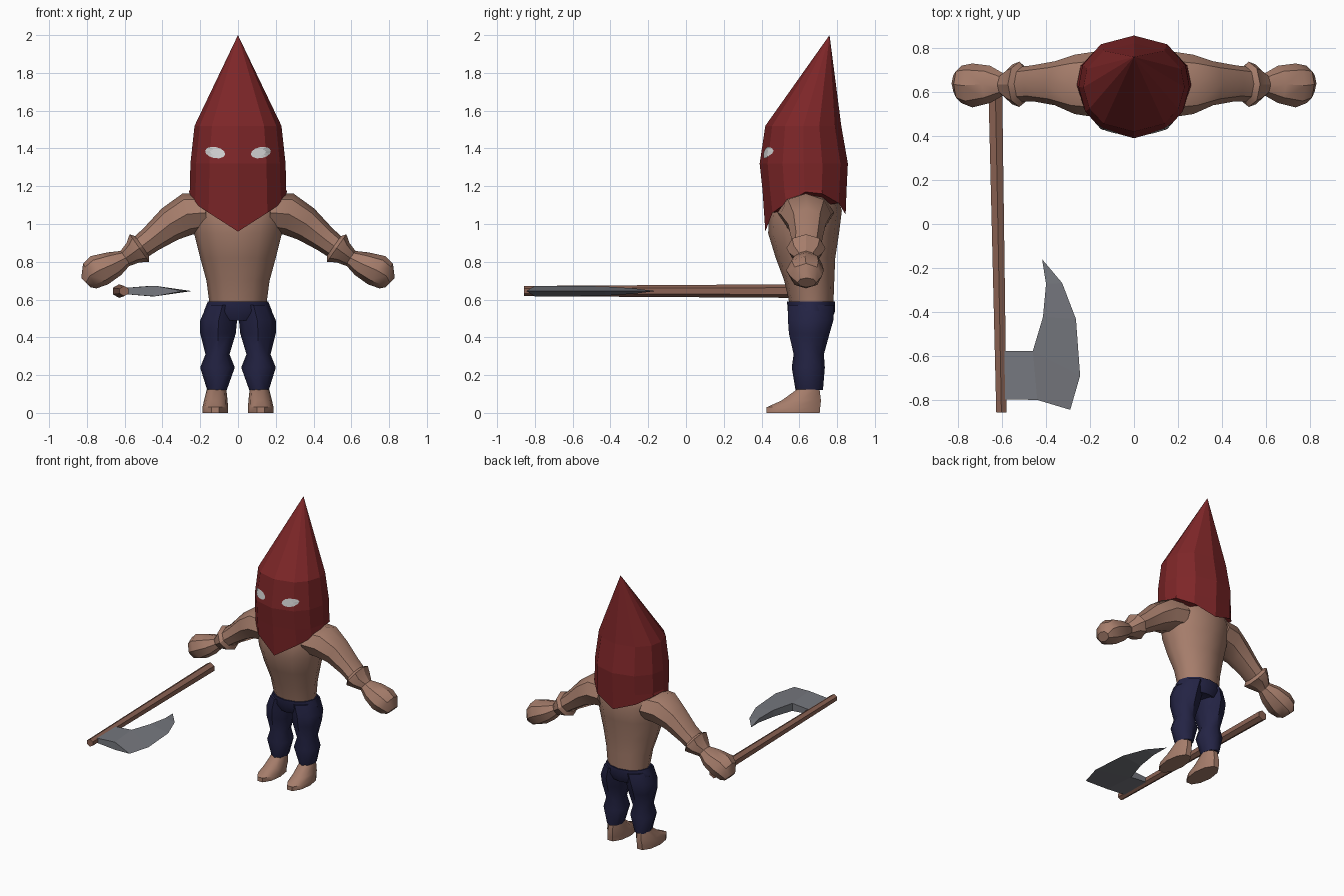
import bpy, bmesh
from math import sin, cos, radians, pi
from mathutils import Vector
from mathutils.bvhtree import BVHTree

if "Cube" in bpy.data.objects:
    bpy.data.objects.remove(bpy.data.objects["Cube"], do_unlink=True)


def material(name, rgb):
    m = bpy.data.materials.new(name)
    m.use_nodes = True
    m.diffuse_color = (*rgb, 1)
    m.node_tree.nodes["Principled BSDF"].inputs["Base Color"].default_value = (*rgb, 1)
    return m


SKIN = material("skin", (.38, .205, .147))
RED = material("red_cloth", (.205, .019, .021))
NAVY = material("navy_cloth", (.017, .017, .058))
STEEL = material("steel", (.18, .187, .21))
WOOD = material("wood", (.26, .125, .088))
WHITE = material("eye_white", (.65, .65, .65))


def finish(name, bm, mat, smooth=None):
    bmesh.ops.remove_doubles(bm, verts=bm.verts, dist=.0005)
    bmesh.ops.recalc_face_normals(bm, faces=bm.faces)
    me = bpy.data.meshes.new(name)
    bm.to_mesh(me)
    bm.free()
    me.materials.append(mat)
    ob = bpy.data.objects.new(name, me)
    bpy.context.collection.objects.link(ob)
    if smooth:
        bpy.ops.object.select_all(action="DESELECT")
        ob.select_set(True)
        bpy.context.view_layer.objects.active = ob
        bpy.ops.object.shade_smooth_by_angle(angle=radians(smooth))
    return ob


def oval(x, y, z, ru, ry, tilt=0, n=8):
    """Ring of points; tilt turns it about the y axis."""
    t = radians(tilt)
    return [Vector((x + ru * cos(a) * cos(t), y + ry * sin(a), z + ru * cos(a) * sin(t)))
            for a in (2 * pi * i / n for i in range(n))]


def box_oval(z, x0, x1, y0, y1, n=8):
    """Level ring given by its limits."""
    return oval((x0 + x1) / 2, (y0 + y1) / 2, z, (x1 - x0) / 2, (y1 - y0) / 2, 0, n)


def loft(name, rings, mat, side=1, smooth=None):
    bm = bmesh.new()
    rows = [[bm.verts.new((p.x * side, p.y, p.z)) for p in r] for r in rings]
    n = len(rows[0])
    for a, b in zip(rows, rows[1:]):
        for i in range(n):
            j = (i + 1) % n
            bm.faces.new((a[i], a[j], b[j], b[i]))
    bm.faces.new(rows[0])
    bm.faces.new(rows[-1])
    return finish(name, bm, mat, smooth)


# Torso
loft("torso", [box_oval(z, -w, w, f, b, 12) for z, w, f, b in (
    (.57, .15, .55, .78), (.7, .167, .52, .785), (.82, .2, .475, .79),
    (.95, .232, .435, .81), (1.07, .25, .44, .825), (1.16, .24, .48, .8),
    (1.24, .13, .53, .75))], SKIN, smooth=50)

# Trouser seat
loft("trouser_seat", [box_oval(z, -w, w, f, b, 12) for z, w, f, b in (
    (.59, .16, .535, .79), (.54, .18, .538, .79), (.49, .13, .56, .77))], NAVY, smooth=50)

# Limbs, one set for each side
for side, label in ((1, "left"), (-1, "right")):
    loft(label + "_trouser_leg", [box_oval(*r) for r in (
        (.57, .0, .165, .54, .785), (.49, .005, .2, .54, .78), (.42, .012, .2, .545, .76),
        (.31, .045, .172, .57, .73), (.24, .017, .2, .56, .735),
        (.12, .06, .163, .58, .725))], NAVY, side, 50)

    loft(label + "_foot", [box_oval(*r, 10) for r in (
        (0, .053, .188, .42, .715), (.03, .053, .188, .42, .718),
        (.065, .055, .18, .5, .72), (.125, .062, .165, .585, .71))], SKIN, side, 40)

    loft(label + "_arm", [oval(x, y, z, r, ry, t) for x, y, z, r, ry, t in (
        (.17, .635, 1.06, .1, .15, 85), (.27, .635, 1.052, .112, .135, 78),
        (.36, .64, 1.0, .093, .1, 62), (.46, .64, .92, .07, .082, 55),
        (.515, .635, .878, .064, .08, 55))], SKIN, side, 40)

    loft(label + "_wrist_cuff", [oval(x, y, z, r, ry, 55) for x, y, z, r, ry in (
        (.505, .635, .885, .06, .075), (.522, .635, .872, .09, .103),
        (.555, .635, .848, .062, .09), (.6, .635, .815, .045, .045))], SKIN, side, 30)

    loft(label + "_hand", [oval(x, y, z, r, ry, t) for x, y, z, r, ry, t in (
        (.585, .635, .826, .04, .045, 55), (.655, .635, .79, .07, .085, 58),
        (.735, .63, .755, .088, .1, 58), (.785, .635, .725, .075, .085, 62),
        (.805, .64, .69, .035, .05, 45))], SKIN, side, 35)

# Pointed hood with dipping front and back hem
HALF = ((0, -1), (.6, -.82), (.88, -.48), (1, 0), (.93, .42), (.6, .83), (0, 1))
HEM = (.96, 1.06, 1.11, 1.17, 1.16, 1.11, 1.05)


def hood_ring(z, w, front, back):
    zs = z if isinstance(z, tuple) else (z,) * 7
    cy, ry = (front + back) / 2, (back - front) / 2
    pts = [Vector((w * u, cy + ry * v, h)) for (u, v), h in zip(HALF, zs)]
    return pts + [Vector((-p.x, p.y, p.z)) for p in pts[-2:0:-1]]


hood = loft("hood", [hood_ring(*r) for r in (
    (HEM, .26, .42, .845), (1.18, .255, .405, .85), (1.32, .252, .39, .857),
    (1.52, .23, .42, .822), (2, .0002, .7598, .7602))], RED)

# Eyes, thin plates that follow the hood
bm = bmesh.new()
bm.from_mesh(hood.data)
tree = BVHTree.FromBMesh(bm)
bm.free()
for side, label in ((1, "left"), (-1, "right")):
    bm = bmesh.new()
    rows = []
    for k in (.02, .5, 1):
        row = []
        for p in oval(0, 0, 0, k, k, 0, 12):
            u, v = p.x * .053, p.y * .029
            x, z = side * (.121 + u - .2 * v), 1.378 + v + .2 * u
            hit = tree.ray_cast(Vector((x, -1, z)), Vector((0, 1, 0)))[0]
            row.append(bm.verts.new((x, hit.y - .006, z)))
        rows.append(row)
    for a, b in zip(rows, rows[1:]):
        for i in range(12):
            j = (i + 1) % 12
            quad = (a[i], a[j], b[j], b[i])
            bm.faces.new(quad if side < 0 else quad[::-1])
    bm.faces.new(rows[0])
    eye = finish(label + "_eye", bm, WHITE)
    if sum(f.normal.y for f in eye.data.polygons) > 0:
        eye.data.flip_normals()

# Axe handle, a tapered hexagonal pole
bm = bmesh.new()
ends = []
for x, y, r in ((-.603, -.857, .027), (-.63, .58, .036)):
    ends.append([bm.verts.new((x + r * sin(i * pi / 3), y, .645 + r * cos(i * pi / 3)))
                 for i in range(6)])
for i in range(6):
    j = (i + 1) % 6
    bm.faces.new((ends[0][i], ends[0][j], ends[1][j], ends[1][i]))
for e in ends:
    bm.faces.new(e)
finish("axe_handle", bm, WOOD)

# Axe blade: thick inner side, thin curved cutting edge, square neck
INNER = ((-.44, -.80, .028), (-.46, -.577, .028), (-.414, -.423, .024), (-.4, -.273, .014))
OUTER = ((-.29, -.845), (-.245, -.69), (-.264, -.432), (-.327, -.268))
bm = bmesh.new()


def pair(x, y, h):
    return bm.verts.new((x, y, .645 + h)), bm.verts.new((x, y, .645 - h))


inner = [pair(*p) for p in INNER]
edge = [bm.verts.new((x, y, .645)) for x, y in OUTER]
tip = bm.verts.new((-.418, -.16, .645))
neck = [pair(-.605, -.797, .016), pair(-.605, -.577, .016)]
for i in range(3):
    for k in (0, 1):
        bm.faces.new((inner[i][k], inner[i + 1][k], edge[i + 1], edge[i]))
    if i:
        bm.faces.new((*inner[i], *inner[i + 1][::-1]))
for k in (0, 1):
    bm.faces.new((inner[3][k], tip, edge[3]))
    bm.faces.new((neck[0][k], neck[1][k], inner[1][k], inner[0][k]))
    bm.faces.new((*neck[k], *inner[k][::-1]))
bm.faces.new((*inner[3], tip))
bm.faces.new((*inner[0], edge[0]))
bm.faces.new((*neck[0], *neck[1][::-1]))
finish("axe_blade", bm, STEEL)
